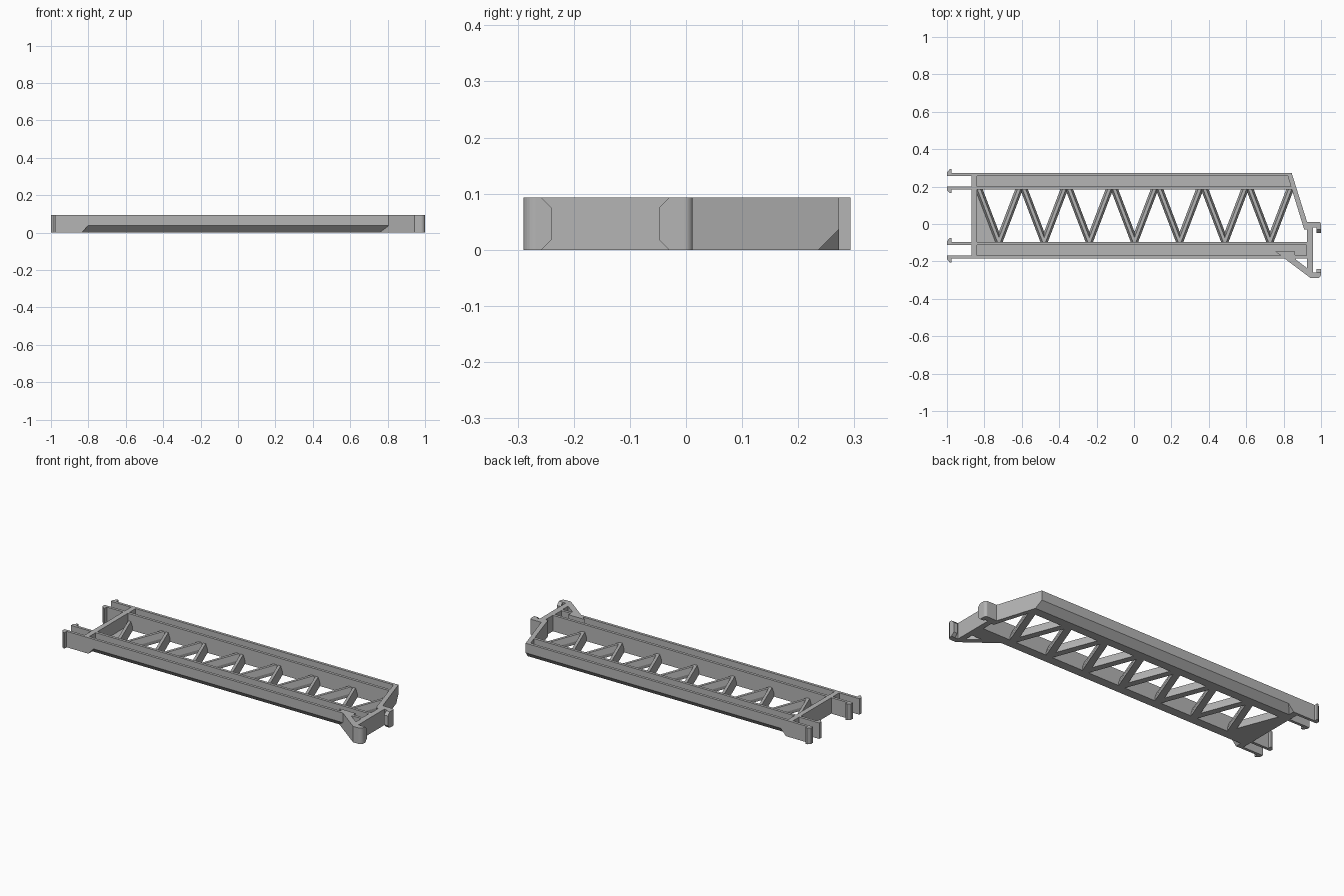
import bpy, bmesh, math
from mathutils import Vector

if "Cube" in bpy.data.objects:
    bpy.data.objects.remove(bpy.data.objects["Cube"], do_unlink=True)

H = 0.093        # overall height
WALL = 0.016     # rail wall thickness
BEV = 0.037      # size of the lower outer chamfer

GREY = (0.46, 0.46, 0.46, 1)
grey = bpy.data.materials.new("mid_grey")
grey.use_nodes = True
grey.diffuse_color = GREY
grey.node_tree.nodes["Principled BSDF"].inputs["Base Color"].default_value = GREY


def solid(name, bottom, top):
    """Closed solid between two matching loops of 3D points."""
    bm = bmesh.new()
    a = [bm.verts.new(p) for p in bottom]
    b = [bm.verts.new(p) for p in top]
    n = len(a)
    bm.faces.new(a[::-1])
    bm.faces.new(b)
    for i in range(n):
        j = (i + 1) % n
        bm.faces.new((a[i], a[j], b[j], b[i]))
    bmesh.ops.recalc_face_normals(bm, faces=bm.faces)
    mesh = bpy.data.meshes.new(name)
    bm.to_mesh(mesh)
    bm.free()
    mesh.materials.append(grey)
    obj = bpy.data.objects.new(name, mesh)
    bpy.context.collection.objects.link(obj)
    return obj


def plate(name, outline, z0=0.0, z1=H):
    """Extrude a plan outline upward."""
    return solid(name, [(x, y, z0) for x, y in outline], [(x, y, z1) for x, y in outline])


def cut(obj, cutter):
    """Subtract the cutter from the object."""
    mod = obj.modifiers.new("cut", "BOOLEAN")
    mod.operation = "DIFFERENCE"
    mod.solver = "EXACT"
    mod.object = cutter
    bpy.context.view_layer.objects.active = obj
    bpy.ops.object.modifier_apply(modifier=mod.name)


def corner(cx, cy, r, start):
    """Quarter-round corner, running clockwise from the start angle."""
    return [(cx + r * math.cos(math.radians(start - 15 * i)),
             cy + r * math.sin(math.radians(start - 15 * i))) for i in range(7)]


def chamfer_cutter(edge, side, x1):
    """Triangular bar with an overhanging slanted left end."""
    e = 0.02
    prof = [(edge - side * (BEV + e), -e), (edge + side * e, -e), (edge + side * e, BEV + e)]
    x0 = lambda z: -0.835 + z * 0.9
    return solid("chamfer_cutter", [(x0(z), y, z) for y, z in prof], [(x1, y, z) for y, z in prof])


# Back and front channel rails
back_in, back_out = 0.185, 0.273
front_in, front_out = -0.095, -0.185
slope = (0.843 - 0.925) / (0.273 - 0.012)
end_x = lambda y, off=0.0: 0.925 + (y - 0.012) * slope - off

back_rail = plate("back_rail", [(-0.87, back_in), (end_x(back_in, 0.01), back_in),
                                (end_x(back_out, 0.01), back_out), (-0.87, back_out)])
front_rail = plate("front_rail", [(-0.87, front_out), (0.93, front_out),
                                  (0.93, front_in), (-0.87, front_in)])
lo, hi = back_in + WALL, back_out - WALL
back_trough = plate("back_trough_cutter", [(-0.84, lo), (end_x(lo, 0.026), lo),
                                           (end_x(hi, 0.026), hi), (-0.84, hi)], 0.045, 0.2)
lo, hi = front_out + WALL, front_in - WALL
front_trough = plate("front_trough_cutter", [(-0.84, lo), (0.922, lo), (0.922, hi), (-0.84, hi)],
                     0.045, 0.2)

# Slanted end wall that closes the back rail
end_wall = plate("slanted_end_wall", [(end_x(back_out, 0.026), back_out), (end_x(back_out), back_out),
                                      (end_x(0.012), 0.012), (0.935, -0.03), (0.91, -0.03)])

# Troughs and lower chamfers
back_chamfer = chamfer_cutter(back_out, 1, 1.1)
front_chamfer = chamfer_cutter(front_out, -1, 0.86)
cut(back_rail, back_trough)
cut(front_rail, front_trough)
cut(back_rail, back_chamfer)
cut(end_wall, back_chamfer)
cut(front_rail, front_chamfer)
for c in (back_trough, front_trough, back_chamfer, front_chamfer):
    bpy.data.objects.remove(c, do_unlink=True)

# Left cross wall and the floor web beside it
plate("cross_wall", [(-0.87, front_in - 0.002), (-0.84, front_in - 0.002),
                     (-0.84, back_in + 0.002), (-0.87, back_in + 0.002)])
plate("corner_web", [(-0.845, front_in), (-0.725, front_in), (-0.835, back_in), (-0.845, back_in)],
      0, 0.02)

# Snap-in prongs: barbs point away from each rail
for name, y, s in (("back_outer_prong", back_out, 1), ("back_inner_prong", back_in, -1),
                   ("front_inner_prong", front_in, 1), ("front_outer_prong", front_out, -1)):
    plate(name, [(-0.86, y), (-0.975, y), (-0.975, y + s * 0.02), (-0.985, y + s * 0.02),
                 (-1.0, y + s * 0.003), (-1.0, y - s * WALL), (-0.86, y - s * WALL)])


# Zigzag lattice of tapered bars
def lattice_bar(name, p, q):
    p, q = Vector(p), Vector(q)
    d = (q - p).normalized()
    p, q = p - d * 0.008, q + d * 0.008
    side = Vector((d.y, -d.x, 0))
    prof = [(-0.019, 0), (0.019, 0), (0.019, 0.018), (0.008, 0.05), (-0.008, 0.05), (-0.019, 0.018)]
    ring = lambda c: [c + side * w + Vector((0, 0, z)) for w, z in prof]
    solid(name, ring(p), ring(q))


for i in range(7):
    x = -0.722 + 0.2415 * i
    foot = (x, front_in, 0)
    lattice_bar(f"lattice_bar_left_{i}", (x - 0.107, back_in, 0), foot)
    lattice_bar(f"lattice_bar_right_{i}", (x + 0.107, back_in, 0), foot)

# Right coupling bracket: post, upper arm, lower arm and gusset
plate("bracket_post", [(0.925, -0.265), (0.957, -0.265), (0.957, 0.012), (0.925, 0.012)])
plate("upper_arm", [(0.93, -0.02), (0.93, 0.012)] + corner(0.985, -0.003, 0.015, 90) + [(1.0, -0.02)])
plate("lower_arm", [(0.94, -0.258), (1.0, -0.258)] + corner(0.978, -0.268, 0.022, 0)
      + [(0.945, -0.29), (0.925, -0.275)])
plate("gusset_strut", [(0.757, -0.148), (0.925, -0.275), (0.945, -0.29), (0.957, -0.265),
                       (0.925, -0.235), (0.865, -0.19), (0.86, -0.148)])

# Chamfered locking lips at the arm tips
for name, root, ends, mid in (("upper_lip", -0.015, -0.03, -0.048),
                              ("lower_lip", -0.262, -0.258, -0.24)):
    t = abs(mid - ends)
    prof = [(root, 0), (ends, 0), (mid, t), (mid, H - t), (ends, H), (root, H)]
    solid(name, [(0.976, y, z) for y, z in prof], [(1.0, y, z) for y, z in prof])
